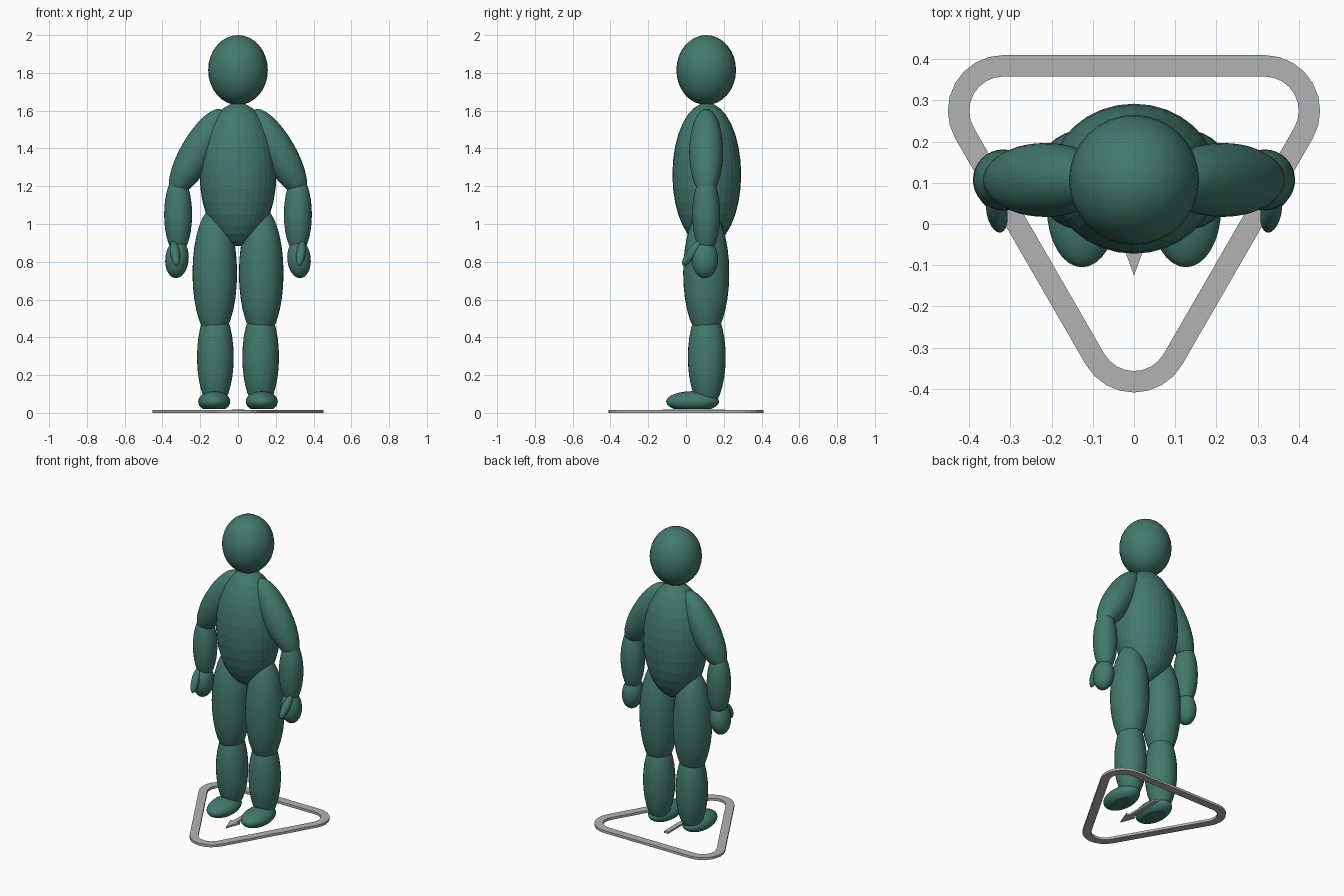
import bpy
import bmesh
import math
from mathutils import Matrix

cube = bpy.data.objects.get("Cube")
if cube:
    bpy.data.objects.remove(cube, do_unlink=True)


def material(name, color):
    mat = bpy.data.materials.new(name)
    mat.use_nodes = True
    mat.diffuse_color = color
    mat.node_tree.nodes["Principled BSDF"].inputs["Base Color"].default_value = color
    return mat


GREEN = material("deep green", (0.055, 0.19, 0.15, 1))
GREY = material("light grey", (0.45, 0.45, 0.45, 1))
BODY_Y = 0.107


def finish(bm, name, mat, smooth):
    bmesh.ops.recalc_face_normals(bm, faces=bm.faces[:])
    mesh = bpy.data.meshes.new(name)
    bm.to_mesh(mesh)
    bm.free()
    mesh.materials.append(mat)
    for poly in mesh.polygons:
        poly.use_smooth = smooth
    obj = bpy.data.objects.new(name, mesh)
    bpy.context.collection.objects.link(obj)
    return obj


def ellipsoid(name, center, radii, tilt_x=0, tilt_y=0, segments=32, rings=16,
              smooth=True, floor=None):
    """Stretched ball, tilted in degrees, optionally sliced flat at floor height."""
    bm = bmesh.new()
    turn = (Matrix.Rotation(math.radians(tilt_y), 4, 'Y')
            @ Matrix.Rotation(math.radians(tilt_x), 4, 'X'))
    place = Matrix.Translation(center) @ turn @ Matrix.Diagonal((*radii, 1))
    bmesh.ops.create_uvsphere(bm, u_segments=segments, v_segments=rings,
                              radius=1, matrix=place)
    if floor is not None:
        cut = bmesh.ops.bisect_plane(
            bm, geom=bm.verts[:] + bm.edges[:] + bm.faces[:],
            plane_co=(0, 0, floor), plane_no=(0, 0, -1), clear_outer=True)
        rim = [e for e in cut["geom_cut"] if isinstance(e, bmesh.types.BMEdge)]
        sole = bmesh.ops.contextual_create(bm, geom=rim)["faces"]
        bmesh.ops.split_edges(bm, edges=[e for f in sole for e in f.edges])
    return finish(bm, name, GREEN, smooth)


def plate(name, loops, bottom, top):
    """Flat plate from one outline, or a frame between two matching outlines."""
    bm = bmesh.new()
    rows = [[bm.verts.new((x, y, bottom)) for x, y in loop] for loop in loops]
    if len(rows) == 1:
        faces = [bm.faces.new(rows[0])]
    else:
        n = len(rows[0])
        faces = [bm.faces.new((rows[0][i], rows[0][(i + 1) % n],
                               rows[1][(i + 1) % n], rows[1][i])) for i in range(n)]
    raised = bmesh.ops.extrude_face_region(bm, geom=faces, use_keep_orig=True)["geom"]
    bmesh.ops.translate(bm, vec=(0, 0, top - bottom),
                        verts=[v for v in raised if isinstance(v, bmesh.types.BMVert)])
    return finish(bm, name, GREY, False)


# Head and faceted torso
ellipsoid("head", (0, BODY_Y, 1.815), (0.158, 0.158, 0.185))
ellipsoid("torso", (0, 0.11, 1.262), (0.203, 0.182, 0.38), smooth=False)

# Arms and legs on both sides
for side, s in (("left", 1), ("right", -1)):
    ellipsoid(side + "_upper_arm", (s * 0.215, BODY_Y, 1.38), (0.09, 0.09, 0.26),
              tilt_y=-30 * s)
    ellipsoid(side + "_forearm", (s * 0.317, BODY_Y, 1.05), (0.074, 0.074, 0.21))
    ellipsoid(side + "_hand", (s * 0.323, 0.1, 0.815), (0.062, 0.07, 0.102),
              tilt_y=-5 * s)
    ellipsoid(side + "_thumb", (s * 0.333, 0.03, 0.845), (0.025, 0.027, 0.08),
              tilt_x=-35, tilt_y=8 * s)
    ellipsoid(side + "_thigh", (s * 0.123, BODY_Y, 0.74), (0.118, 0.122, 0.35))
    ellipsoid(side + "_shin", (s * 0.12, 0.11, 0.295), (0.097, 0.1, 0.275))
    ellipsoid(side + "_foot", (s * 0.126, 0.035, 0.06), (0.085, 0.14, 0.055),
              floor=0.02)


# Rounded triangular base frame
def rounded_triangle(radius, steps=8):
    points = []
    for corner in range(3):
        heading = math.radians(30 + 120 * corner)
        cx, cy = 0.366 * math.cos(heading), 0.092 + 0.366 * math.sin(heading)
        for i in range(steps + 1):
            a = heading + math.radians(120) * (i / steps - 0.5)
            points.append((cx + radius * math.cos(a), cy + radius * math.sin(a)))
    return points


plate("base_frame", [rounded_triangle(0.135), rounded_triangle(0.083)], 0, 0.016)

# Direction arrow between the feet
half = [(0, -0.125), (0.035, -0.03), (0.015, -0.03), (0.015, 0.21)]
outline = half + [(-x, y) for x, y in reversed(half[1:])]
plate("direction_arrow", [outline], 0.006, 0.018)
